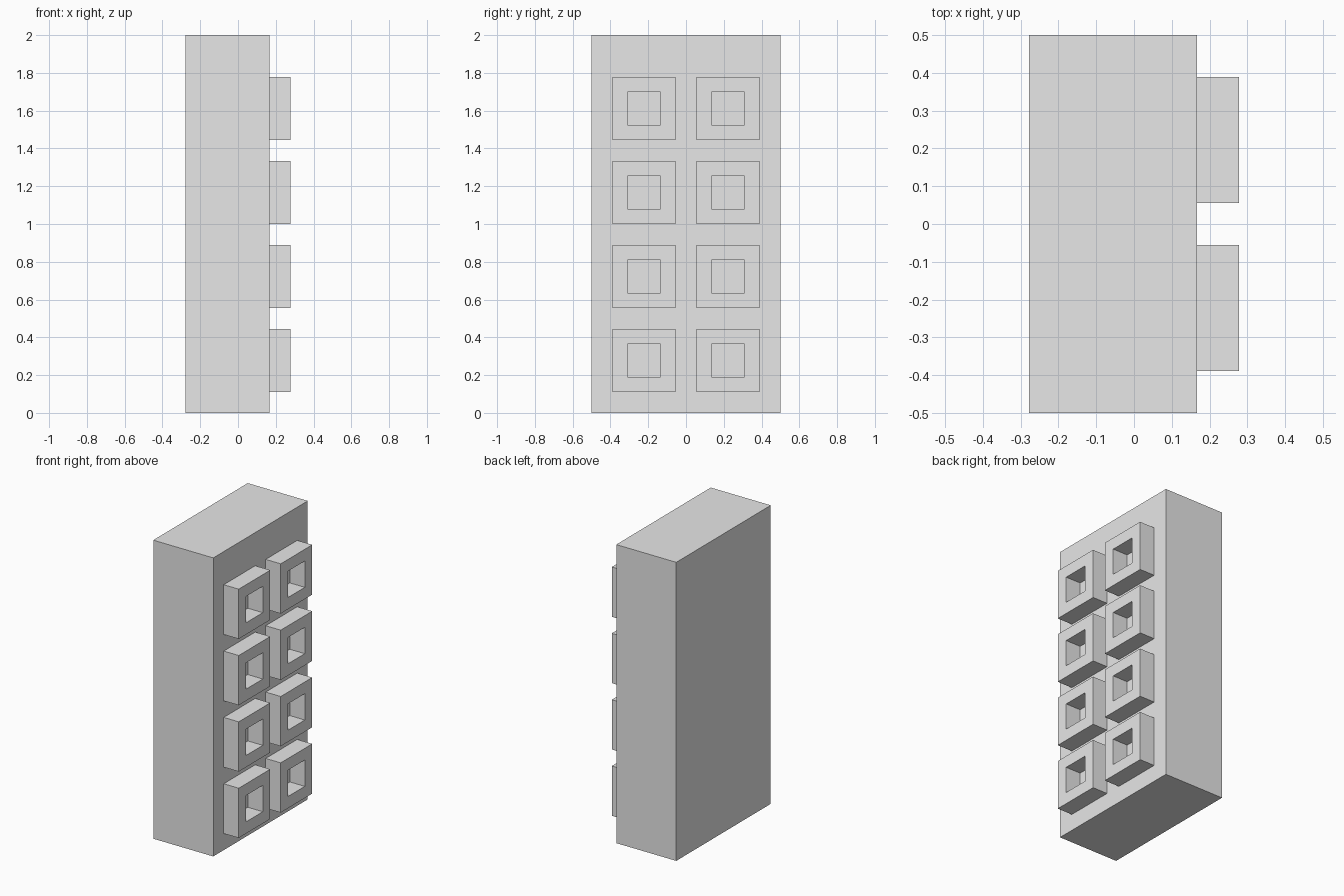
import bpy
import bmesh
from mathutils import Matrix, Vector

default = bpy.data.objects.get("Cube")
if default:
    bpy.data.objects.remove(default, do_unlink=True)

U = 1 / 9  # one module of the block

grey = bpy.data.materials.new("plain grey")
grey.use_nodes = True
grey.diffuse_color = (0.8, 0.8, 0.8, 1)
grey.node_tree.nodes["Principled BSDF"].inputs["Base Color"].default_value = (0.8, 0.8, 0.8, 1)


def finish(name, bm):
    mesh = bpy.data.meshes.new(name)
    bm.to_mesh(mesh)
    bm.free()
    mesh.materials.append(grey)
    obj = bpy.data.objects.new(name, mesh)
    bpy.context.collection.objects.link(obj)
    return obj


def box(center, size):
    bm = bmesh.new()
    bmesh.ops.create_cube(bm, size=1, matrix=Matrix.Translation(center) @ Matrix.Diagonal((*size, 1)))
    return bm


# Main block
finish("body", box(Vector((-U / 2, 0, 1)), (4 * U, 1, 2)))


def stud(name, y, z):
    """Square stud with a square hole down to the body."""
    bm = box(Vector((2 * U, y, z)), (U, 3 * U, 3 * U))
    bm.normal_update()
    outer = next(f for f in bm.faces if f.normal.x > 0.9)
    base = next(f for f in bm.faces if f.normal.x < -0.9)
    bmesh.ops.delete(bm, geom=[base], context='FACES_ONLY')
    # Inset the end face, then sink it as an open shaft
    bmesh.ops.inset_individual(bm, faces=[outer], thickness=U)
    shaft = bmesh.ops.extrude_discrete_faces(bm, faces=[outer])["faces"][0]
    rim = list(shaft.edges)
    bmesh.ops.delete(bm, geom=[shaft], context='FACES_ONLY')
    bmesh.ops.remove_doubles(bm, verts=bm.verts[:], dist=U / 1000)
    hole = [e for e in bm.edges if e.is_boundary
            and all(v.co.x > 2 * U for v in e.verts)]
    walls = bmesh.ops.extrude_edge_only(bm, edges=hole)["geom"]
    moved = [v for v in walls if isinstance(v, bmesh.types.BMVert)]
    bmesh.ops.translate(bm, verts=moved, vec=(-U, 0, 0))
    bmesh.ops.recalc_face_normals(bm, faces=bm.faces[:])
    return finish(name, bm)


# Two columns of four studs on the right-hand face
for side, y in (("front", -2 * U), ("back", 2 * U)):
    for row in range(4):
        stud(f"{side}_stud_{row + 1}", y, (2.5 + 4 * row) * U)
